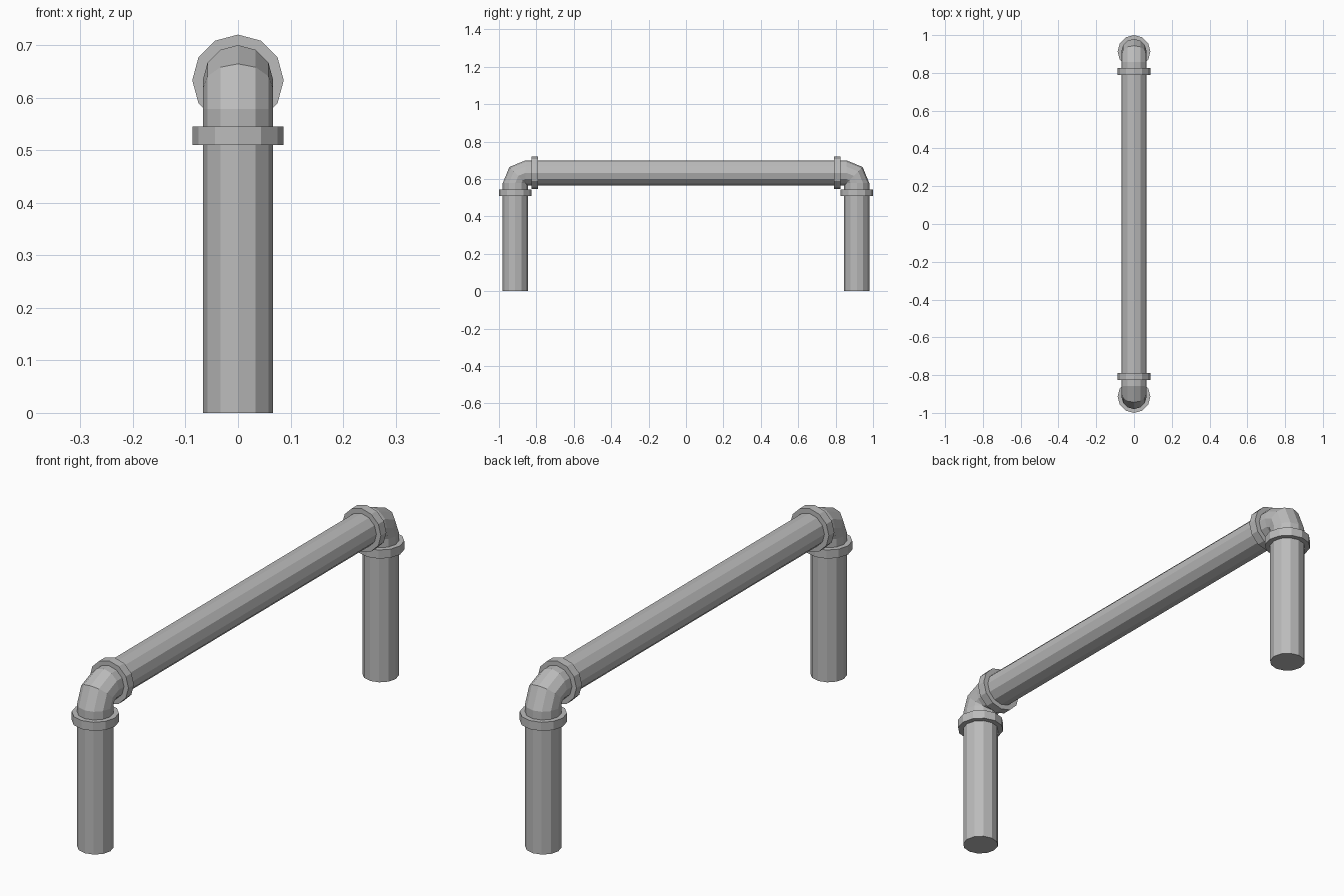
import bpy, bmesh
from math import sin, cos, pi, radians

if "Cube" in bpy.data.objects:
    bpy.data.objects.remove(bpy.data.objects["Cube"], do_unlink=True)

SIDES = 12
PIPE, COLLAR = 0.067, 0.087     # radii
LEG_Y, RAIL_Z = 0.913, 0.633    # pipe axes
BEND = 0.055                    # elbow centreline radius

grey = bpy.data.materials.new("pipe grey")
grey.use_nodes = True
colour = (0.5, 0.5, 0.5, 1)
grey.diffuse_color = colour
grey.node_tree.nodes["Principled BSDF"].inputs["Base Color"].default_value = colour


def tube(name, stations, radius, side=1):
    """Sweep a ring through (y, z, turn): turn 0 runs upward, 90 runs along y."""
    bm = bmesh.new()
    rings = []
    for y, z, turn in stations:
        t = radians(turn)
        ring = []
        for i in range(SIDES):
            a = 2 * pi * i / SIDES
            out = radius * cos(a)
            ring.append(bm.verts.new((radius * sin(a), side * (y + out * cos(t)), z + out * sin(t))))
        rings.append(ring)
    for low, high in zip(rings, rings[1:]):
        for i in range(SIDES):
            j = (i + 1) % SIDES
            bm.faces.new((low[i], low[j], high[j], high[i]))
    bm.faces.new(rings[0])
    bm.faces.new(rings[-1])
    bmesh.ops.recalc_face_normals(bm, faces=bm.faces)
    mesh = bpy.data.meshes.new(name)
    bm.to_mesh(mesh)
    bm.free()
    mesh.materials.append(grey)
    obj = bpy.data.objects.new(name, mesh)
    bpy.context.collection.objects.link(obj)
    return obj


# Horizontal rail
tube("rail", [(0.81, RAIL_Z, 90), (-0.81, RAIL_Z, 90)], PIPE)

# Legs, elbows and collars at each end
for end, side in (("front", -1), ("back", 1)):
    tube(end + "_leg", [(LEG_Y, 0, 0), (LEG_Y, 0.53, 0)], PIPE, side)

    cy, cz = LEG_Y - BEND, RAIL_Z - BEND
    bend = [(cy + BEND * cos(radians(t)), cz + BEND * sin(radians(t)), t) for t in (0, 45, 90)]
    tube(end + "_elbow", [(LEG_Y, 0.53, 0)] + bend + [(0.81, RAIL_Z, 90)], PIPE, side)

    tube(end + "_leg_collar", [(LEG_Y, 0.51, 0), (LEG_Y, 0.545, 0)], COLLAR, side)
    tube(end + "_rail_collar", [(0.825, RAIL_Z, 90), (0.79, RAIL_Z, 90)], COLLAR, side)
